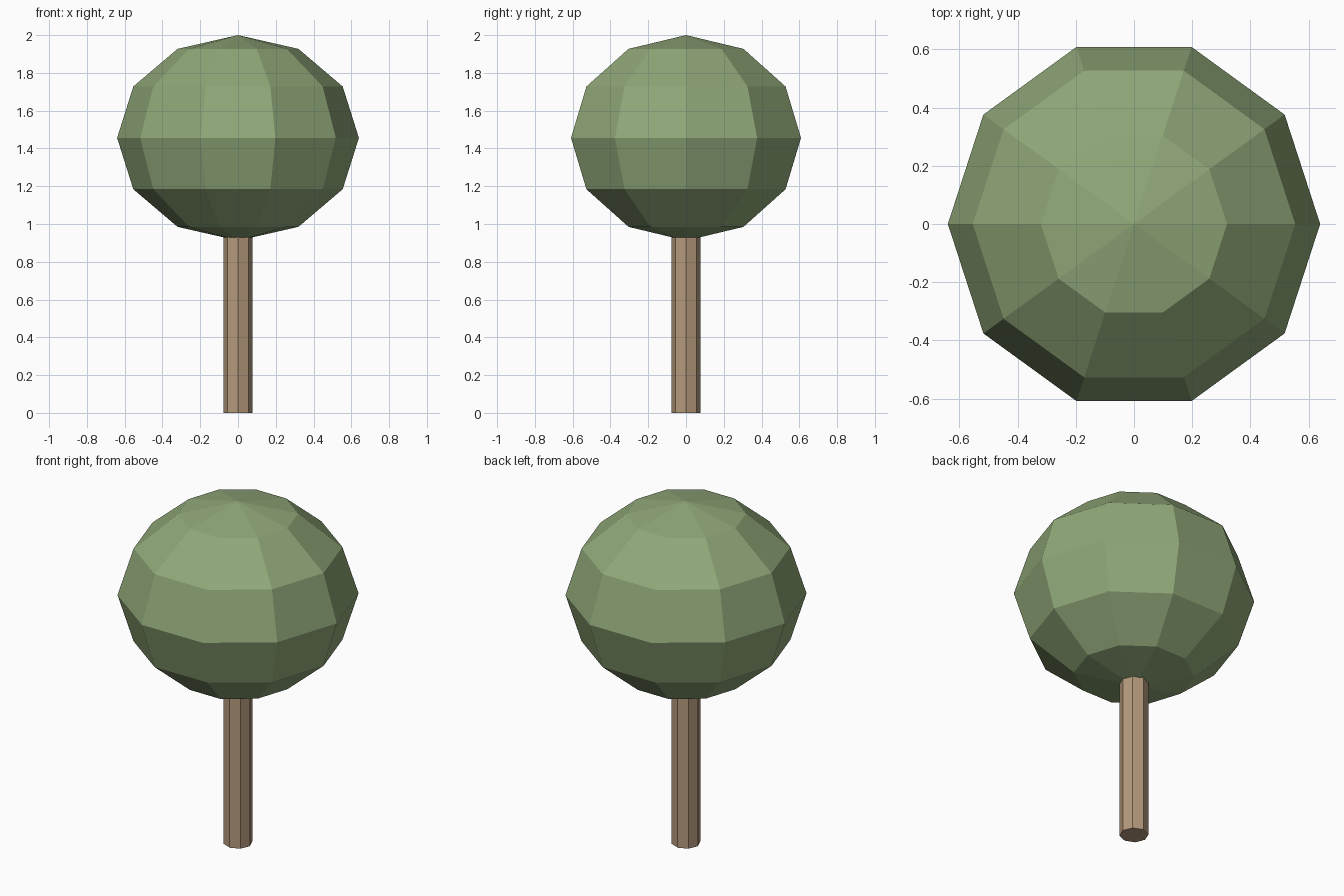
import bpy, bmesh
from math import sin, cos, pi

if "Cube" in bpy.data.objects:
    bpy.data.objects.remove(bpy.data.objects["Cube"])


def lathe(name, profile, sides, color):
    """Revolve (radius, z) points around z; zero radius makes a pole."""
    bm = bmesh.new()
    rings = []
    for r, z in profile:
        n = sides if r > 1e-6 else 1
        rings.append([bm.verts.new((r * cos(2 * pi * i / sides),
                                    r * sin(2 * pi * i / sides), z))
                      for i in range(n)])
    for low, high in zip(rings, rings[1:]):
        for i in range(sides):
            j = (i + 1) % sides
            if len(low) == 1:
                bm.faces.new((low[0], high[j], high[i]))
            elif len(high) == 1:
                bm.faces.new((low[i], low[j], high[0]))
            else:
                bm.faces.new((low[i], low[j], high[j], high[i]))
    # Flat caps on open ends
    if len(rings[0]) > 1:
        bm.faces.new(rings[0][::-1])
    if len(rings[-1]) > 1:
        bm.faces.new(rings[-1])
    bmesh.ops.recalc_face_normals(bm, faces=bm.faces[:])
    mesh = bpy.data.meshes.new(name)
    bm.to_mesh(mesh)
    bm.free()
    mat = bpy.data.materials.new(name + "_material")
    mat.diffuse_color = color
    mat.use_nodes = True
    mat.node_tree.nodes["Principled BSDF"].inputs["Base Color"].default_value = mat.diffuse_color
    mesh.materials.append(mat)
    obj = bpy.data.objects.new(name, mesh)
    bpy.context.collection.objects.link(obj)
    return obj


# Trunk: eight-sided post running into the foliage
lathe("trunk", [(0.077, 0.0), (0.077, 1.0)], 8, (0.46, 0.32, 0.20, 1))

# Foliage: squashed faceted ball, ten segments and six rings
RADIUS, HALF_HEIGHT, CENTRE = 0.64, 0.544, 1.456
ball = [(RADIUS * sin(pi * k / 6), CENTRE - HALF_HEIGHT * cos(pi * k / 6))
        for k in range(7)]
lathe("foliage", ball, 10, (0.28, 0.39, 0.19, 1))
